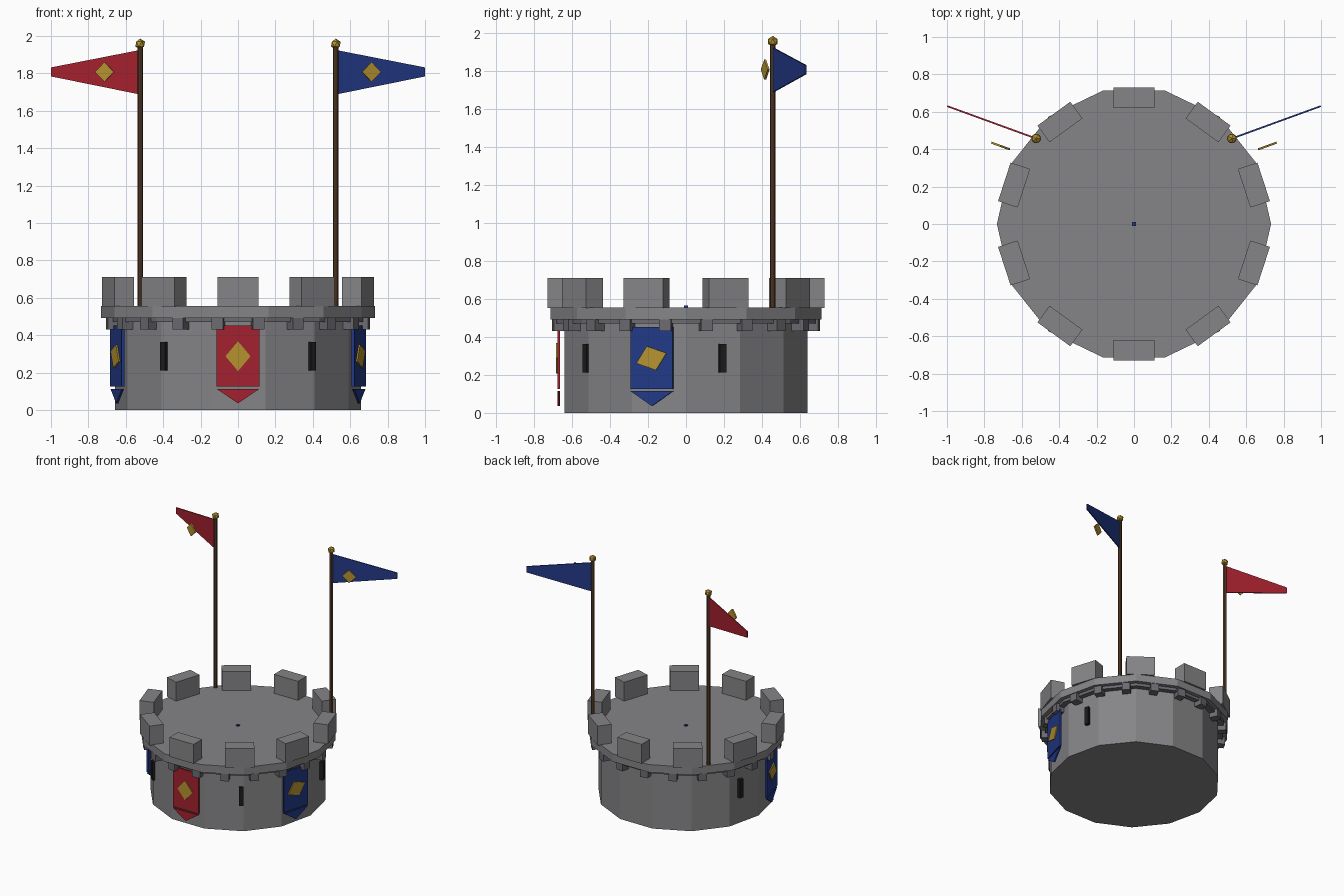
import bpy, bmesh
from math import radians, pi
from mathutils import Matrix

cube = bpy.data.objects.get("Cube")
if cube:
    bpy.data.objects.remove(cube, do_unlink=True)


def material(name, r, g, b):
    m = bpy.data.materials.new(name)
    m.use_nodes = True
    m.diffuse_color = (r, g, b, 1)
    m.node_tree.nodes["Principled BSDF"].inputs["Base Color"].default_value = (r, g, b, 1)
    return m


STONE = material("grey stone", 0.235, 0.235, 0.245)
TRIM = material("dark stone", 0.15, 0.145, 0.165)
RED = material("red cloth", 0.37, 0.015, 0.028)
BLUE = material("blue cloth", 0.016, 0.04, 0.24)
GOLD = material("gold", 0.46, 0.29, 0.03)
WOOD = material("brown wood", 0.11, 0.055, 0.025)
BLACK = material("black slit", 0.012, 0.012, 0.012)


def finish(name, bm, mat, matrix=Matrix()):
    bmesh.ops.transform(bm, matrix=matrix, verts=bm.verts)
    bmesh.ops.recalc_face_normals(bm, faces=bm.faces)
    me = bpy.data.meshes.new(name)
    bm.to_mesh(me)
    bm.free()
    me.materials.append(mat)
    ob = bpy.data.objects.new(name, me)
    bpy.context.collection.objects.link(ob)
    return ob


def spin(degrees):
    """Turn a part built at the front (-y) around the tower."""
    return Matrix.Rotation(radians(degrees), 4, "Z")


def box(name, centre, size, mat, turn=0):
    bm = bmesh.new()
    bmesh.ops.create_cube(bm, size=1)
    finish(name, bm, mat, spin(turn) @ Matrix.Translation(centre) @ Matrix.Diagonal((*size, 1)))


def drum(name, radius, z0, z1, mat, sides=14, x=0, y=0):
    bm = bmesh.new()
    bmesh.ops.create_cone(bm, cap_ends=True, segments=sides, radius1=radius,
                          radius2=radius, depth=z1 - z0)
    place = Matrix.Translation((x, y, (z0 + z1) / 2))
    finish(name, bm, mat, place @ spin(90))


def plate(name, points, y, thick, mat, matrix):
    """Thin upright plate from an x-z outline."""
    bm = bmesh.new()
    face = bm.faces.new([bm.verts.new((px, y - thick / 2, pz)) for px, pz in points])
    new = bmesh.ops.extrude_face_region(bm, geom=[face])["geom"]
    bmesh.ops.translate(bm, vec=(0, thick, 0),
                        verts=[v for v in new if isinstance(v, bmesh.types.BMVert)])
    finish(name, bm, mat, matrix)


# Tower wall, collar and walkway
drum("tower_wall", 0.657, 0, 0.5, STONE)
drum("collar", 0.70, 0.47, 0.5, TRIM)
drum("walkway", 0.733, 0.493, 0.556, STONE)
box("roof_stud", (0, 0, 0.558), (0.02, 0.02, 0.014), BLUE)

# Merlons and corbels
for i in range(10):
    box(f"merlon_{i}", (0, -0.674, 0.632), (0.217, 0.11, 0.158), STONE, 36 * i)
for i in range(20):
    box(f"corbel_{i}", (0, -0.67, 0.463), (0.064, 0.08, 0.065), TRIM, 18 * i + 9)

# Arrow slits
for side in (-1, 1):
    for angle in (37, 107):
        box("arrow_slit", (0, -0.652, 0.288), (0.034, 0.036, 0.15), BLACK, side * angle)


# Hanging banners with a separate pointed tail and a gold emblem
def banner(name, angle, mat, emblem):
    w, r = 0.115, 0.67
    turn = spin(angle)
    plate(name + "_cloth", [(-w, 0.125), (w, 0.125), (w, 0.452), (-w, 0.452)], -r, 0.014, mat, turn)
    plate(name + "_tail", [(-w, 0.114), (0, 0.036), (w, 0.114)], -r, 0.012, mat, turn)
    plate(name + "_emblem", [(u, 0.288 + v) for u, v in emblem], -r - 0.009, 0.012, GOLD, turn)


banner("front_banner", 0, RED, [(-0.067, 0), (0, 0.08), (0.067, 0), (0, -0.08)])
for s, name in ((1, "left_banner"), (-1, "right_banner")):
    skewed = [(-0.082, -0.027), (-0.025, 0.063), (0.082, 0.027), (0.025, -0.063)]
    banner(name, s * 74.5, BLUE, [(s * u, v) for u, v in skewed])

# Flagpoles, finials, pennants and their emblems
for s, name, cloth in ((1, "left", BLUE), (-1, "right", RED)):
    x, y = s * 0.523, 0.457
    drum(name + "_pole", 0.014, 0.5, 1.95, WOOD, 8, x, y)
    bm = bmesh.new()
    bmesh.ops.create_icosphere(bm, subdivisions=1, radius=0.029)
    finish(name + "_finial", bm, GOLD, Matrix.Translation((x, y, 1.957)))
    pennant = [(s * 0.012, 1.69), (s * 0.506, 1.784), (s * 0.506, 1.832), (s * 0.012, 1.923)]
    plate(name + "_pennant", pennant, 0, 0.009, cloth,
          Matrix.Translation((x, y, 0)) @ spin(s * 20))
    d = 0.053
    plate(name + "_pennant_emblem", [(-d, 0), (0, d), (d, 0), (0, -d)], 0, 0.011, GOLD,
          Matrix.Translation((s * 0.713, 0.417, 1.808)) @ spin(s * 20))
